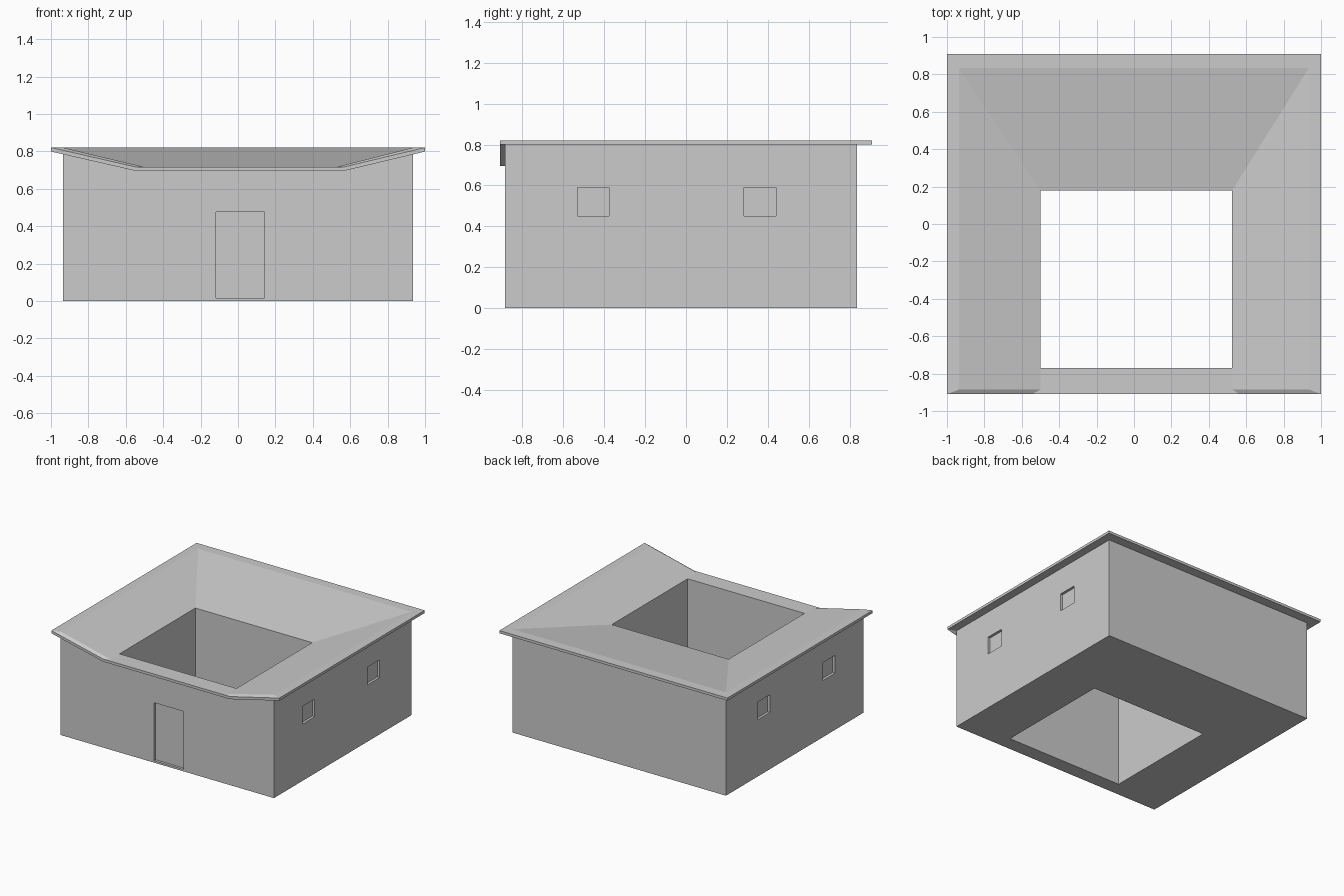
import bpy, bmesh

default = bpy.data.objects.get("Cube")
if default:
    bpy.data.objects.remove(default, do_unlink=True)

GREY = (0.6, 0.6, 0.6, 1)
plaster = bpy.data.materials.new("plain grey")
plaster.use_nodes = True
plaster.diffuse_color = GREY
plaster.node_tree.nodes["Principled BSDF"].inputs["Base Color"].default_value = GREY

HIGH, LOW, SLAB = 0.82, 0.716, 0.021
X0, X1 = -0.5, 0.525        # courtyard sides
Y0, Y1 = -0.77, 0.18        # courtyard front and back


def rim(half, front, back, xa, xb):
    """Six-point outline whose front edge dips between xa and xb."""
    return [(-half, front, HIGH), (xa, front, LOW), (xb, front, LOW),
            (half, front, HIGH), (half, back, HIGH), (-half, back, HIGH)]


eave = rim(1, -0.91, 0.91, -0.545, 0.565)
wall_line = rim(0.935, -0.885, 0.835, X0, X1)
court = [(X0, Y0, LOW), (X1, Y0, LOW), (X1, Y1, LOW), (X0, Y1, LOW)]


def ring_solid(name, loops, top, bottom):
    """Closed solid around the courtyard; top and bottom map a point's height."""
    bm = bmesh.new()
    layers = []
    for height in (top, bottom):
        layers.append([[bm.verts.new((x, y, height(z))) for x, y, z in loop]
                       for loop in loops + [court]])
    for layer in layers:
        w, c = layer[-2], layer[-1]
        # left slope, front strip, right slope, back slope
        for face in ((w[0], w[1], c[0], c[3], w[5]), (w[1], w[2], c[1], c[0]),
                     (w[2], w[3], w[4], c[2], c[1]), (w[4], w[5], c[3], c[2])):
            bm.faces.new(face)
        # overhang outside the wall line
        if len(layer) == 3:
            o = layer[0]
            for i in range(6):
                j = (i + 1) % 6
                bm.faces.new((o[i], o[j], w[j], w[i]))
    # outer and courtyard sides
    for k in (0, -1):
        a, b = layers[0][k], layers[1][k]
        for i in range(len(a)):
            j = (i + 1) % len(a)
            bm.faces.new((a[i], a[j], b[j], b[i]))
    bmesh.ops.recalc_face_normals(bm, faces=bm.faces)
    mesh = bpy.data.meshes.new(name)
    bm.to_mesh(mesh)
    bm.free()
    mesh.materials.append(plaster)
    obj = bpy.data.objects.new(name, mesh)
    bpy.context.collection.objects.link(obj)
    return obj


def cut_recess(target, name, centre, size):
    """Cut a shallow box-shaped recess out of the target."""
    bpy.ops.mesh.primitive_cube_add(size=1, location=centre)
    cutter = bpy.context.object
    cutter.name = name
    cutter.scale = size
    cutter.hide_render = True
    cutter.data.materials.append(plaster)
    mod = target.modifiers.new(name, 'BOOLEAN')
    mod.operation = 'DIFFERENCE'
    mod.solver = 'EXACT'
    mod.object = cutter
    bpy.context.view_layer.objects.active = target
    bpy.ops.object.modifier_apply(modifier=mod.name)
    bpy.data.objects.remove(cutter, do_unlink=True)


# Walls around the open courtyard
walls = ring_solid("walls", [wall_line], lambda z: z - SLAB, lambda z: 0)

# Door and two windows on each side
cut_recess(walls, "door_recess", (0.012, -0.885, 0.245), (0.26, 0.04, 0.46))
for side in (-1, 1):
    for y in (-0.453, 0.362):
        cut_recess(walls, "window_recess", (side * 0.935, y, 0.52), (0.04, 0.155, 0.14))

# Inward-sloping roof with overhanging eaves
roof = ring_solid("roof", [eave, wall_line], lambda z: z, lambda z: z - SLAB)
